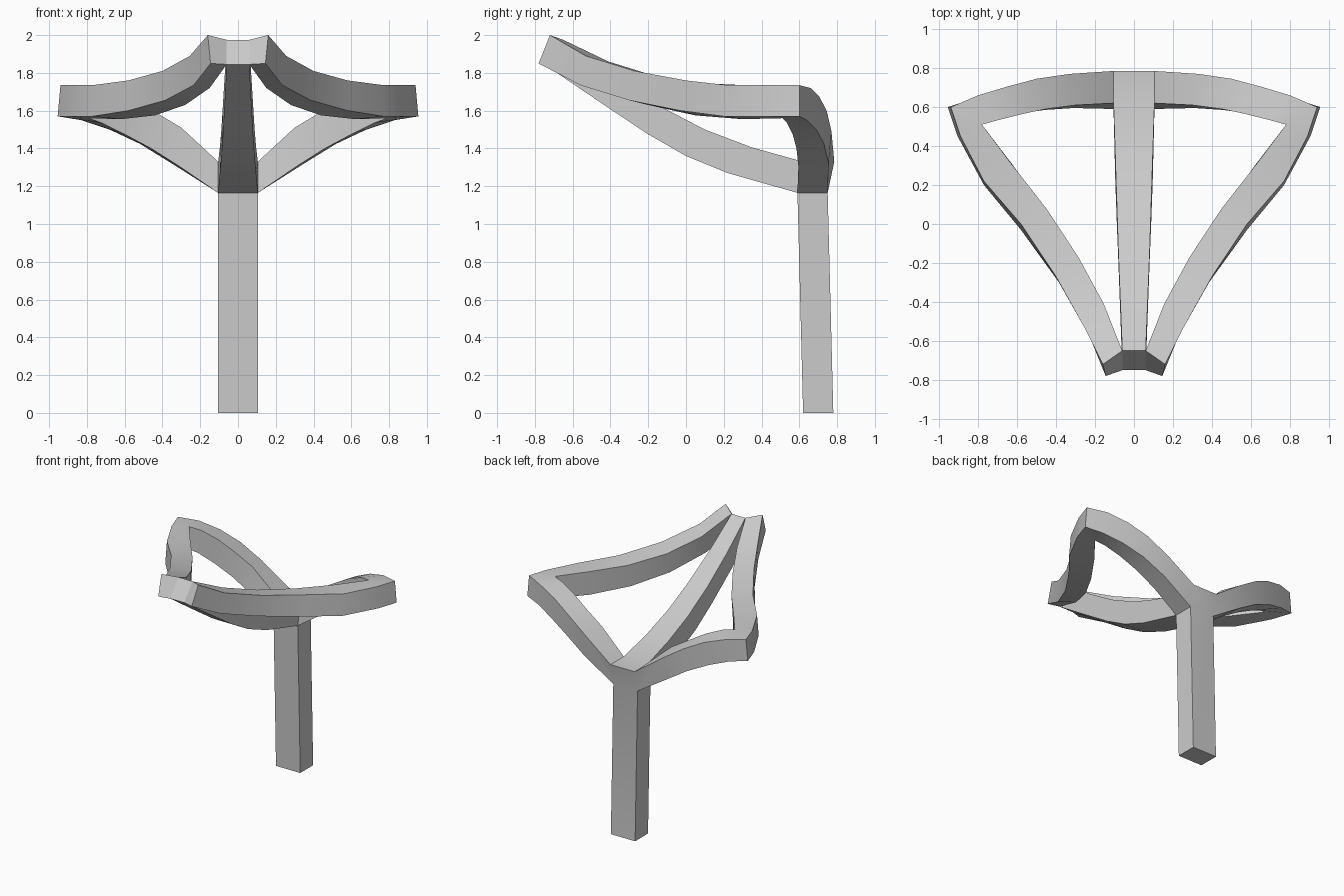
import bpy, bmesh, math

bm = bmesh.new()


def loft(rings, cap_start=False, cap_end=False):
    """Skin a tube through a series of four-cornered rings."""
    vs = [[bm.verts.new(p) for p in r] for r in rings]
    for a, b in zip(vs, vs[1:]):
        for i in range(4):
            j = (i + 1) % 4
            bm.faces.new((a[i], a[j], b[j], b[i]))
    if cap_start:
        bm.faces.new(vs[0])
    if cap_end:
        bm.faces.new(vs[-1])


def face(*pts):
    bm.faces.new([bm.verts.new(p) for p in pts])


def flip(rings, s):
    return [[(s * x, y, z) for x, y, z in r] for r in rings]


W = 0.105  # half width of the post


def slab(y0, y1, z):
    return [(-W, y0, z), (W, y0, z), (W, y1, z), (-W, y1, z)]


# Post
loft([slab(.62, .78, 0), slab(.59, .75, 1.165)], cap_start=True)

# Hub: back and top faces (the arms and rib grow from its other sides)
face((-W, .75, 1.165), (W, .75, 1.165), (W, .785, 1.33), (-W, .785, 1.33))
face((-W, .62, 1.33), (W, .62, 1.33), (W, .785, 1.33), (-W, .785, 1.33))

# Centre rib: half width, top y/z, bottom y/z
rib = [(W, .62, 1.33, .59, 1.165), (.096, .35, 1.405, .22, 1.27),
       (.088, .1, 1.5, 0, 1.36), (.08, -.15, 1.63, -.2, 1.475),
       (.07, -.4, 1.79, -.47, 1.655), (.06, -.65, 1.975, -.75, 1.845)]
loft([[(-w, ty, tz), (w, ty, tz), (w, by, bz), (-w, by, bz)]
      for w, ty, tz, by, bz in rib], cap_end=True)

# Back arm rails, hub to corner
back_rails = [
    [(W, .785, 1.33), (.33, .77, 1.49), (.5, .745, 1.6),
     (.65, .705, 1.675), (.8, .66, 1.72), (.94, .6, 1.735)],
    [(W, .62, 1.33), (.3, .61, 1.51), (.45, .59, 1.6),
     (.57, .565, 1.67), (.69, .535, 1.72), (.78, .51, 1.735)],
    [(W, .59, 1.165), (.31, .595, 1.305), (.46, .585, 1.4),
     (.6, .565, 1.475), (.72, .535, 1.535), (.79, .51, 1.56)],
    [(W, .75, 1.165), (.35, .755, 1.32), (.52, .73, 1.425),
     (.68, .69, 1.5), (.83, .64, 1.55), (.955, .6, 1.57)],
]
# Side arm rails, corner to front tip
side_rails = [
    [(.89, .45, 1.735), (.77, .22, 1.735), (.58, 0, 1.76),
     (.4, -.27, 1.81), (.255, -.53, 1.89), (.16, -.72, 2)],
    [(.78, .51, 1.735), (.63, .31, 1.735), (.45, .08, 1.745),
     (.285, -.17, 1.785), (.155, -.41, 1.86), (.06, -.65, 1.975)],
    [(.79, .51, 1.56), (.62, .3, 1.555), (.44, .05, 1.575),
     (.28, -.2, 1.63), (.15, -.46, 1.72), (.06, -.75, 1.845)],
    [(.905, .45, 1.57), (.77, .2, 1.57), (.58, -.03, 1.6),
     (.385, -.3, 1.655), (.235, -.56, 1.735), (.145, -.78, 1.85)],
]
for s in (1, -1):
    back = flip(zip(*back_rails), s)
    side = flip(zip(*side_rails), s)
    loft(back)
    loft(side, cap_end=True)
    # Chamfered outer corner joining the two arms
    b, c = back[-1], side[0]
    face(b[0], c[0], c[3], b[3])
    face(b[0], b[1], c[0])
    face(b[3], b[2], c[3])

# Weld everything into one frame
bmesh.ops.remove_doubles(bm, verts=bm.verts[:], dist=0.0005)
bmesh.ops.recalc_face_normals(bm, faces=bm.faces[:])
mesh = bpy.data.meshes.new("branching_stand")
bm.to_mesh(mesh)
bm.free()
stand = bpy.data.objects.new("branching_stand", mesh)
bpy.context.collection.objects.link(stand)
bpy.context.view_layer.objects.active = stand
stand.select_set(True)
bpy.ops.object.shade_smooth_by_angle(angle=math.radians(30))
